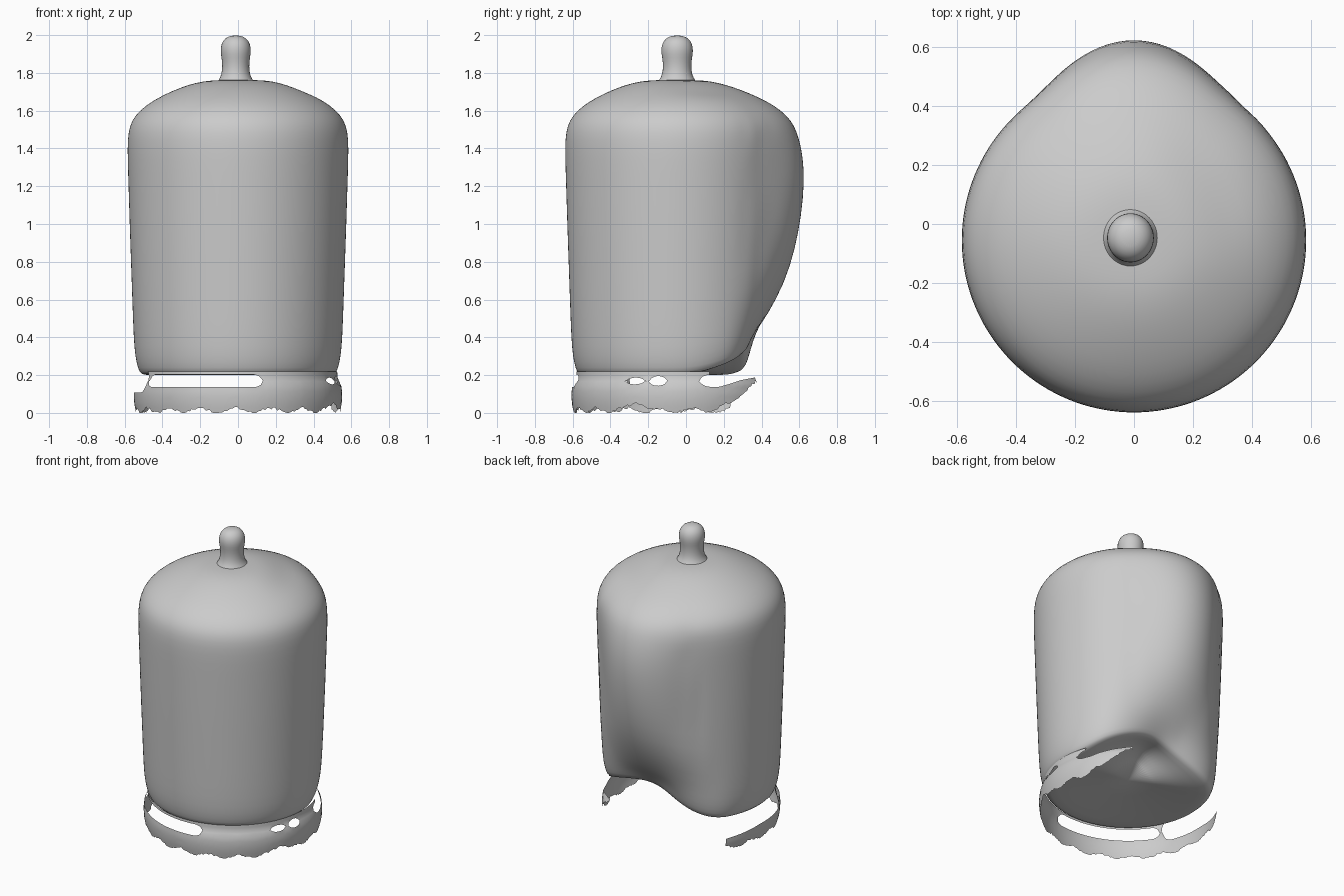
import bpy, bmesh, math, random
from math import sin, cos, pi, radians, exp

if "Cube" in bpy.data.objects:
    bpy.data.objects.remove(bpy.data.objects["Cube"])

random.seed(4)
CY = -0.055  # axis of the cylinder


def interp(table, t):
    if t <= table[0][0]:
        return table[0][1]
    for (a, va), (b, vb) in zip(table, table[1:]):
        if t <= b:
            return va + (vb - va) * (t - a) / (b - a)
    return table[-1][1]


def bell(d, half):
    """Smooth falloff from 1 to 0 over an angle in degrees."""
    d = abs((d + 180) % 360 - 180)
    return cos(d / half * pi / 2) ** 2 if d < half else 0.0


def polar(az, r, z):
    return (r * cos(radians(az)), CY + r * sin(radians(az)), z)


def skin(name, rings, closed=True, cap_start=None, cap_end=None, subdiv=0):
    """Join rows of points into a surface, optionally ending in points."""
    bm = bmesh.new()
    rows = [[bm.verts.new(p) for p in row] for row in rings]
    n = len(rows[0])
    for a, b in zip(rows, rows[1:]):
        for i in range(n if closed else n - 1):
            j = (i + 1) % n
            bm.faces.new((a[i], a[j], b[j], b[i]))
    for row, tip in ((rows[0], cap_start), (rows[-1], cap_end)):
        if tip:
            v = bm.verts.new(tip)
            for i in range(n):
                bm.faces.new((row[i], row[(i + 1) % n], v))
    bmesh.ops.remove_doubles(bm, verts=bm.verts, dist=0.0003)
    bmesh.ops.recalc_face_normals(bm, faces=bm.faces)
    me = bpy.data.meshes.new(name)
    bm.to_mesh(me)
    bm.free()
    for p in me.polygons:
        p.use_smooth = True
    ob = bpy.data.objects.new(name, me)
    bpy.context.collection.objects.link(ob)
    if subdiv:
        m = ob.modifiers.new("smooth", "SUBSURF")
        m.levels = m.render_levels = subdiv
    return ob


# Body: domed cylinder with a swollen back that tapers in towards its foot
profile = [(0.25, 0.225), (0.46, 0.2), (0.515, 0.2), (0.53, 0.235), (0.545, 0.3),
           (0.553, 0.4), (0.56, 0.6), (0.567, 0.8), (0.574, 1.0), (0.58, 1.2),
           (0.585, 1.35), (0.585, 1.45), (0.574, 1.52), (0.545, 1.575),
           (0.49, 1.627), (0.42, 1.67), (0.34, 1.708), (0.26, 1.738),
           (0.18, 1.757), (0.1, 1.762)]
swell = [(0.2, -0.18), (0.4, -0.145), (0.6, -0.01), (0.8, 0.055), (1.0, 0.09),
         (1.2, 0.106), (1.35, 0.092), (1.5, 0.06), (1.6, 0.04), (1.7, 0.02), (1.76, 0)]


def body_point(az, r0, z0):
    h = 0.15 * bell(az - 75, 75)
    z = z0 + h * max(0, (1.4 - z0) / 1.2)
    off = interp(swell, z)
    r = r0 + off * bell(az - 90, 42 if off > 0 else 62) * min(1, r0 / 0.5)
    if z > 1.6:  # crease in the dome behind the right shoulder
        r_dist = (r0 - 0.31) / 0.06
        z -= 0.018 * exp(-r_dist ** 2) * bell(az - 30, 55)
    elif 0.5 < z < 1.55:  # uneven seam where the swelling starts
        r += random.uniform(-0.004, 0.004) * (bell(az - 50, 20) + bell(az - 125, 20))
    return polar(az, r, z)


AZ = [i * 360 / 72 for i in range(72)]
skin("body", [[body_point(a, r, z) for a in AZ] for r, z in profile],
     cap_start=(0, CY, 0.25), cap_end=(0, CY, 1.762), subdiv=1)

# Valve knob on top
knob = [(0.1, 1.75), (0.082, 1.775), (0.072, 1.81), (0.072, 1.86), (0.08, 1.9),
        (0.081, 1.935), (0.07, 1.97), (0.043, 1.993)]
skin("valve_knob", [[(-0.012 + r * cos(radians(a)), 0.008 + CY + 1.05 * r * sin(radians(a)), z)
                     for a in AZ[::3]] for r, z in knob],
     cap_end=(-0.012, CY + 0.008, 2.0), subdiv=1)

# Foot ring: worn open strip from the left back round the front to the right back
foot_r = [(0, 0.54), (0.05, 0.549), (0.1, 0.552), (0.15, 0.546), (0.18, 0.528), (0.22, 0.525)]
slits = [(60, 207, 0.06), (209, 284, 0.032), (331, 342, 0.017), (345, 355, 0.025),
         (374, 500, 0.03)]
MID = 0.168


def gap(az):
    for a, b, s in slits:
        if a < az < b:
            t = min(1, (az - a) / 6, (b - az) / 6)
            return s * math.sqrt(1 - (1 - t) ** 2)
    return 0.0


def strip(name, lo, hi, a0, a1, steps):
    angles = [a0 + (a1 - a0) * i / 220 for i in range(221)]
    ends = [(a, lo(a), hi(a)) for a in angles]
    rows = [[polar(a, interp(foot_r, l + (u - l) * k / steps), l + (u - l) * k / steps)
             for a, l, u in ends] for k in range(steps + 1)]
    return skin(name, rows, closed=False)


def ragged(az):
    wear = 0.012 + 0.012 * sin(az * 0.31) + random.uniform(-0.006, 0.008)
    wear += 0.05 * bell(az - 338, 9)
    wear += interp([(378, 0), (392, 0.03), (400, 0.1), (413, 0.145)], az)
    return max(0.0, wear)


def upper_edge(az):
    base = MID - gap(az)
    base -= interp([(148, 0.03), (175, 0), (207, 0)], az)
    return base + interp([(385, 0), (400, 0.035), (413, 0.05)], az)


strip("foot_ring", ragged, upper_edge, 148, 413, 6)
strip("foot_ring_neck", lambda a: min(0.218, MID + gap(a) * 1.1), lambda a: 0.22, 205, 380, 3)
